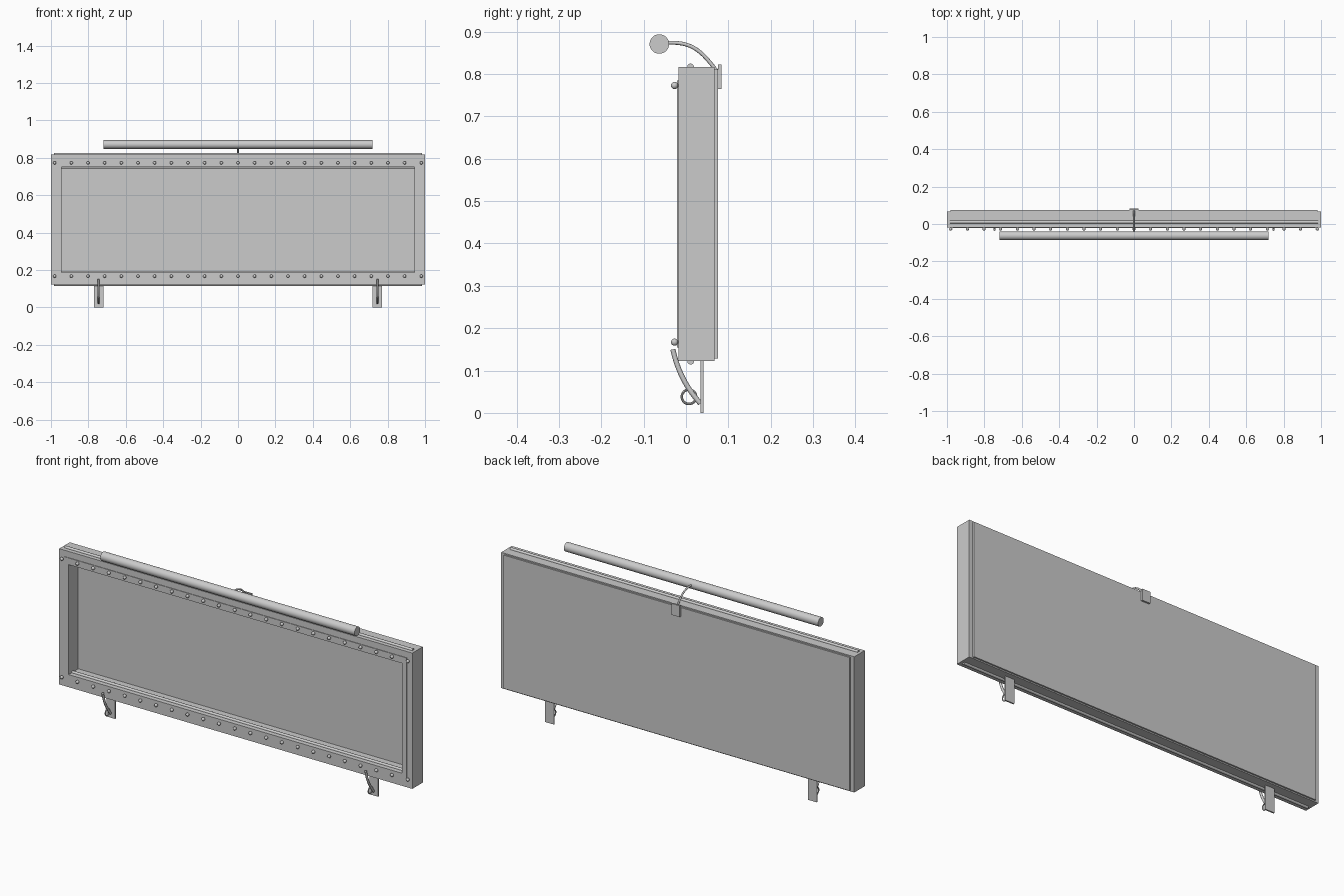
import bpy, bmesh, math
from mathutils import Vector, Matrix

if "Cube" in bpy.data.objects:
    bpy.data.objects.remove(bpy.data.objects["Cube"])

grey = bpy.data.materials.new("plain grey")
grey.diffuse_color = (0.6, 0.6, 0.6, 1)
grey.use_nodes = True
grey.node_tree.nodes["Principled BSDF"].inputs["Base Color"].default_value = grey.diffuse_color


def finish(name, bm, smooth=False):
    bmesh.ops.recalc_face_normals(bm, faces=bm.faces)
    me = bpy.data.meshes.new(name)
    bm.to_mesh(me)
    bm.free()
    me.materials.append(grey)
    ob = bpy.data.objects.new(name, me)
    bpy.context.collection.objects.link(ob)
    if smooth:
        bpy.context.view_layer.objects.active = ob
        ob.select_set(True)
        bpy.ops.object.shade_smooth_by_angle(angle=math.radians(40))
        ob.select_set(False)
    return ob


def box(name, lo, hi):
    bm = bmesh.new()
    lo, hi = Vector(lo), Vector(hi)
    bmesh.ops.create_cube(bm, size=1, matrix=Matrix.Translation((lo + hi) / 2)
                          @ Matrix.Diagonal((*(hi - lo), 1)))
    return finish(name, bm)


def rod(name, half, y, z, r, seg=24):
    # cylinder lying along x
    bm = bmesh.new()
    bmesh.ops.create_cone(bm, cap_ends=True, segments=seg, radius1=r, radius2=r, depth=2 * half,
                          matrix=Matrix.Translation((0, y, z)) @ Matrix.Rotation(math.pi / 2, 4, 'Y'))
    return finish(name, bm, True)


def tube(name, x, pts, r, closed=False, seg=10):
    # round tube along a path of (y, z) points in the plane at x
    bm = bmesh.new()
    n, rings = len(pts), []
    for i, (y, z) in enumerate(pts):
        a = pts[i - 1] if closed or i else pts[0]
        b = pts[(i + 1) % n] if closed or i < n - 1 else pts[-1]
        t = Vector((0, b[0] - a[0], b[1] - a[1])).normalized()
        side = t.cross(Vector((1, 0, 0)))
        rings.append([bm.verts.new(Vector((x, y, z)) + r * (math.cos(k) * side + math.sin(k) * Vector((1, 0, 0))))
                      for k in (2 * math.pi * j / seg for j in range(seg))])
    for i in range(n if closed else n - 1):
        p, q = rings[i], rings[(i + 1) % n]
        for j in range(seg):
            bm.faces.new((p[j], p[(j + 1) % seg], q[(j + 1) % seg], q[j]))
    if not closed:
        bm.faces.new(rings[0])
        bm.faces.new(rings[-1])
    return finish(name, bm, True)


def bezier(p, n=14):
    out = []
    for i in range(n + 1):
        t = i / n
        w = ((1 - t) ** 3, 3 * t * (1 - t) ** 2, 3 * t * t * (1 - t), t ** 3)
        out.append(tuple(sum(w[k] * p[k][c] for k in range(4)) for c in (0, 1)))
    return out


# mitred frame: profile of (x inset, z inset, y) carried round the rectangle
Z0, Z1 = 0.122, 0.817
profile = [(0, 0, -.018), (.03, .032, -.018), (.03, .032, -.021),
           (.055, .066, -.021), (.055, .066, .067), (0, 0, .067)]
bm = bmesh.new()
loops = [[bm.verts.new((sx * (1 - ix), y, Z1 - iz if sz > 0 else Z0 + iz))
          for sx, sz in ((-1, -1), (1, -1), (1, 1), (-1, 1))] for ix, iz, y in profile]
for i, p in enumerate(loops):
    q = loops[(i + 1) % len(loops)]
    for j in range(4):
        k = (j + 1) % 4
        bm.faces.new((p[j], p[k], q[k], q[j]))
finish("frame", bm)

box("back_panel", (-.98, .057, .128), (.98, .075, .811))

# light strips outside and inside the top and bottom rails
for name, half, z in (("top_strip", .985, Z1), ("bottom_strip", .985, Z0),
                      ("inner_top_strip", .945, .751), ("inner_bottom_strip", .945, .188)):
    rod(name, half, .011, z, .008, 12)

# rows of round beads on the front
for name, z in (("top_beads", .773), ("bottom_beads", .167)):
    bm = bmesh.new()
    for i in range(23):
        bmesh.ops.create_uvsphere(bm, u_segments=14, v_segments=8, radius=.0085,
                                  matrix=Matrix.Translation((-.98 + 1.96 * i / 22, -.027, z)))
    finish(name, bm, True)

# lamp over the top, with its arm and back bracket
rod("lamp_tube", .72, -.063, .871, .023, 32)
tube("lamp_arm", 0, bezier([(.078, .80), (.04, .85), (.02, .877), (-.045, .874)]), .0045)
box("lamp_bracket", (-.023, .075, .765), (.023, .084, .823))

# hanging plates with curved hooks and rings
for side, x in (("left", -.745), ("right", .745)):
    box(side + "_hook_plate", (x - .025, .034, 0), (x + .025, .041, .13))
    tube(side + "_hook", x, bezier([(-.031, .15), (-.02, .10), (0, .06), (.034, .022)]), .006)
    ring = [(.007 + .017 * math.cos(a), .038 + .017 * math.sin(a))
            for a in (2 * math.pi * i / 24 for i in range(24))]
    tube(side + "_ring", x, ring, .003, True, 8)
